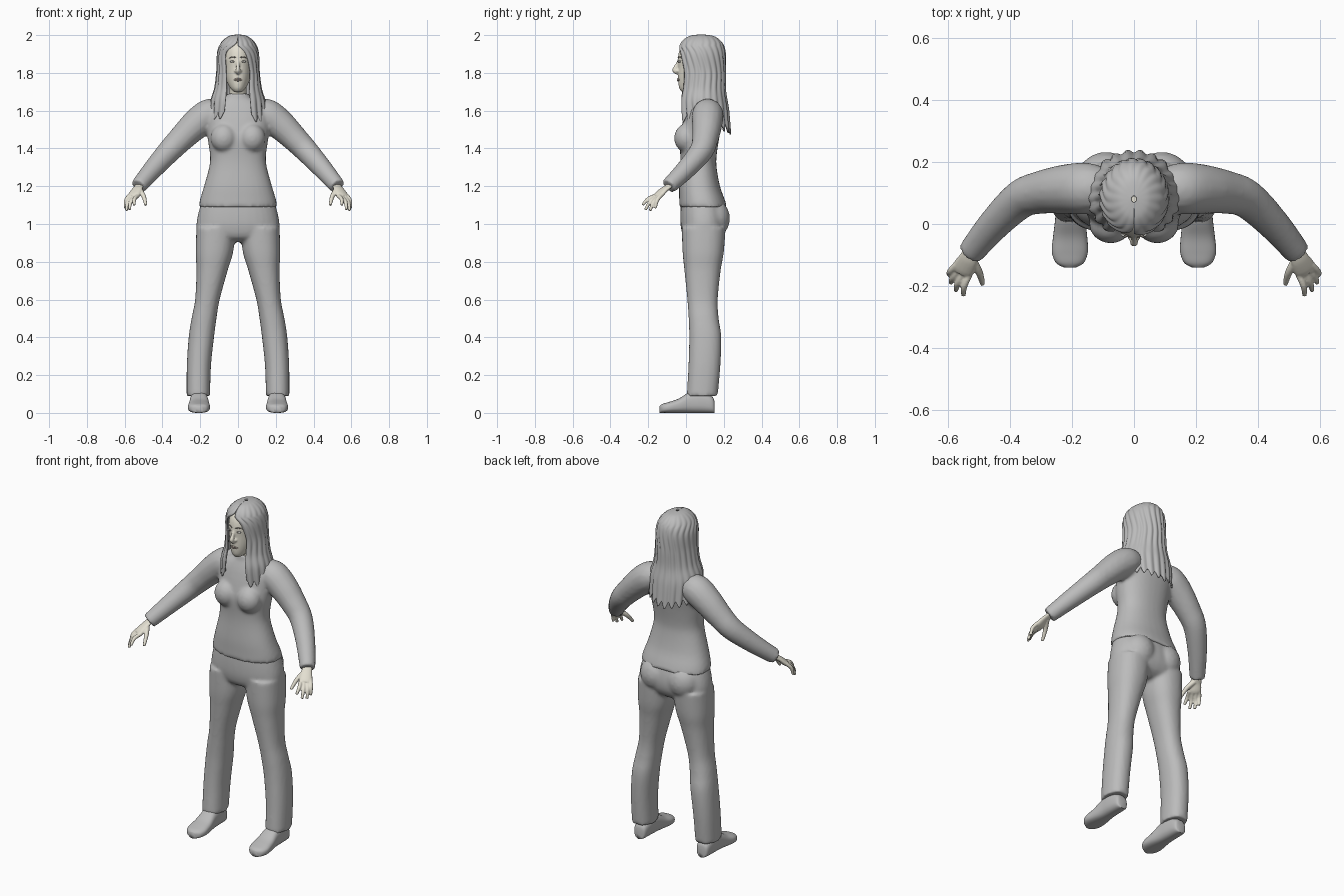
import bpy, bmesh, math, random
from mathutils import Vector

random.seed(4)
cube = bpy.data.objects.get("Cube")
if cube:
    bpy.data.objects.remove(cube, do_unlink=True)


def material(name, rgb):
    m = bpy.data.materials.new(name)
    m.use_nodes = True
    m.diffuse_color = (*rgb, 1)
    m.node_tree.nodes["Principled BSDF"].inputs["Base Color"].default_value = (*rgb, 1)
    return m


GREY = material("soft grey", (0.5, 0.5, 0.5))
SKIN = material("pale skin", (0.77, 0.74, 0.64))
LIP = material("dusty lip", (0.45, 0.38, 0.33))
BROW = material("brow grey", (0.3, 0.28, 0.25))
EYE = material("eye white", (0.75, 0.75, 0.72))


def smooth(keys, n=5):
    """Catmull-Rom interpolation through tuples of numbers."""
    out = []
    for i in range(len(keys) - 1):
        a, b, c, d = (keys[min(max(i + k, 0), len(keys) - 1)] for k in (-1, 0, 1, 2))
        for j in range(n):
            t = j / n
            out.append(tuple(
                0.5 * (2 * q + (r - p) * t + (2 * p - 5 * q + 4 * r - s) * t * t
                       + (3 * q - p - 3 * r + s) * t ** 3)
                for p, q, r, s in zip(a, b, c, d)))
    out.append(tuple(keys[-1]))
    return out


def loft(bm, rings, closed=True):
    rows = [[bm.verts.new(p) for p in ring] for ring in rings]
    n = len(rows[0])
    for a, b in zip(rows, rows[1:]):
        for i in range(n if closed else n - 1):
            j = (i + 1) % n
            bm.faces.new((a[i], a[j], b[j], b[i]))
    if closed:
        bm.faces.new(rows[0])
        bm.faces.new(rows[-1])


def oval(a, p):
    c, s = math.cos(a), math.sin(a)
    return math.copysign(abs(c) ** p, c), math.copysign(abs(s) ** p, s)


ANGLES = [2 * math.pi * i / 32 for i in range(32)]


def stack(bm, keys, power=0.88):
    """Level oval sections given as (z, centre x, half width, front y, back y)."""
    rings = []
    for z, cx, rx, yf, yb in smooth(keys):
        rings.append([(cx + rx * u, (yf + yb) / 2 + (yb - yf) / 2 * v, z)
                      for u, v in (oval(a, power) for a in ANGLES)])
    loft(bm, rings)


def tube(bm, keys, side=1, wide=(0, 1, 0), flat=1.0):
    """Oval tube along points given as (x, y, z, radius)."""
    pts = smooth(keys)
    pos = [Vector(p[:3]) for p in pts]
    rings = []
    for i, p in enumerate(pts):
        t = (pos[min(i + 1, len(pos) - 1)] - pos[max(i - 1, 0)]).normalized()
        u = Vector(wide)
        u = (u - t * u.dot(t)).normalized()
        v = t.cross(u) * flat
        ring = [pos[i] + (u * math.cos(a) + v * math.sin(a)) * p[3] for a in ANGLES[::2]]
        rings.append([(q.x * side, q.y, q.z) for q in ring])
    loft(bm, rings)


def ball(bm, centre, radii):
    made = bmesh.ops.create_uvsphere(bm, u_segments=20, v_segments=12, radius=1)
    for v in made["verts"]:
        v.co = Vector(c + r * q for c, r, q in zip(centre, radii, v.co))


def finish(name, bm, mat, voxel=0, relax=4):
    bmesh.ops.recalc_face_normals(bm, faces=bm.faces)
    for f in bm.faces:
        f.smooth = True
    mesh = bpy.data.meshes.new(name)
    bm.to_mesh(mesh)
    bm.free()
    mesh.materials.append(mat)
    ob = bpy.data.objects.new(name, mesh)
    bpy.context.collection.objects.link(ob)
    if voxel:
        m = ob.modifiers.new("fuse", "REMESH")
        m.mode, m.voxel_size, m.use_smooth_shade = "VOXEL", voxel, True
        m = ob.modifiers.new("relax", "SMOOTH")
        m.factor, m.iterations = 0.5, relax
    return ob


# Sweater: torso, bust and sleeves fused together
bm = bmesh.new()
stack(bm, [(1.09, 0, .208, -.036, .218), (1.13, 0, .201, -.036, .205), (1.2, 0, .18, -.036, .18),
           (1.3, 0, .153, -.03, .162), (1.36, 0, .148, -.03, .162), (1.45, 0, .16, -.035, .175),
           (1.53, 0, .166, -.02, .19), (1.6, 0, .165, .0, .19), (1.64, 0, .13, .015, .175),
           (1.665, 0, .078, .025, .155), (1.69, 0, .057, .025, .145)])
for s in (1, -1):
    ball(bm, (.075 * s, .0, 1.455), (.07, .063, .075))
    tube(bm, [(.1, .115, 1.59, .07), (.155, .115, 1.578, .084), (.225, .112, 1.525, .08),
              (.3, .102, 1.452, .07), (.365, .08, 1.385, .063), (.45, .0, 1.29, .053),
              (.527, -.092, 1.2, .043)], s)
finish("sweater", bm, GREY, .01, 5)

# Trousers: pelvis, seat and legs fused together
bm = bmesh.new()
stack(bm, [(1.14, 0, .185, -.025, .19), (1.05, 0, .212, -.03, .215), (.98, 0, .219, -.027, .215),
           (.93, 0, .19, -.01, .19), (.905, 0, .11, .03, .15)])
for s in (1, -1):
    ball(bm, (.09 * s, .145, 1.03), (.095, .088, .1))
    stack(bm, [(.98, .115 * s, .105, -.022, .21), (.85, .125 * s, .099, -.018, .2),
               (.75, .138 * s, .082, -.008, .183), (.6, .162 * s, .065, .007, .168),
               (.5, .18 * s, .066, .014, .173), (.4, .194 * s, .067, .017, .187),
               (.25, .207 * s, .064, .013, .182), (.09, .21 * s, .062, .004, .168)])
finish("trousers", bm, GREY, .01, 4)

# Shoes: sections along the foot, flat underneath
for s, label in ((1, "left"), (-1, "right")):
    bm = bmesh.new()
    rings = []
    for y, cx, hw, top in smooth([(.152, .207, .018, .05), (.14, .207, .037, .085),
                                  (.08, .207, .045, .115), (.02, .206, .048, .11),
                                  (-.04, .206, .055, .075), (-.09, .207, .058, .058),
                                  (-.125, .207, .045, .047), (-.14, .207, .02, .036)]):
        rings.append([(s * (cx + hw * u), y, top / 2 * (1 + v))
                      for u, v in (oval(a, .75) for a in ANGLES)])
    loft(bm, rings)
    finish(label + "_shoe", bm, GREY)

# Hands: palm, four fingers and a thumb
FINGERS = [((.53, -.16, 1.15), (.55, -.23, 1.1)), ((.545, -.153, 1.146), (.575, -.215, 1.075)),
           ((.56, -.143, 1.146), (.591, -.19, 1.07)), ((.573, -.131, 1.153), (.597, -.163, 1.083))]
for s, label in ((1, "left"), (-1, "right")):
    bm = bmesh.new()
    tube(bm, [(.51, -.072, 1.22, .029), (.526, -.095, 1.197, .028), (.537, -.118, 1.18, .032),
              (.55, -.143, 1.155, .037), (.556, -.157, 1.143, .031)], s, (.8, .58, 0), .45)
    for base, tip in FINGERS:
        mid = (Vector(base) + Vector(tip)) / 2 + Vector((.008, -.006, .007))
        tube(bm, [(*base, .011), (*mid, .0105), (*tip, .0075)], s)
    tube(bm, [(.525, -.112, 1.185, .015), (.5, -.155, 1.148, .0125), (.488, -.195, 1.1, .008)], s)
    finish(label + "_hand", bm, SKIN, .004, 3)

# Head with neck, nose and chin
bm = bmesh.new()
stack(bm, [(1.64, 0, .046, .035, .135), (1.7, 0, .046, .03, .135), (1.78, 0, .046, .02, .135)], 1)
stack(bm, [(1.698, 0, .018, -.02, .02), (1.715, 0, .037, -.034, .07), (1.74, 0, .053, -.04, .12),
           (1.78, 0, .066, -.042, .15), (1.83, 0, .073, -.042, .165), (1.88, 0, .077, -.043, .175),
           (1.93, 0, .07, -.03, .165), (1.96, 0, .05, 0, .14), (1.975, 0, .012, .06, .09)], 1)
tube(bm, [(0, -.037, 1.872, .006), (0, -.05, 1.84, .009), (0, -.06, 1.815, .013),
          (0, -.045, 1.8, .011)], 1, (1, 0, 0))
for s in (1, -1):
    ball(bm, (.012 * s, -.043, 1.81), (.009, .01, .008))
finish("head", bm, SKIN, .005, 3)

# Face details
bm = bmesh.new()
for dz in (.004, -.004):
    tube(bm, [(-.023, -.034, 1.764, .002), (0, -.042, 1.764 + dz, .005), (.023, -.034, 1.764, .002)],
         1, (0, 0, 1))
finish("lips", bm, LIP)
for s, label in ((1, "left"), (-1, "right")):
    bm = bmesh.new()
    ball(bm, (.029 * s, -.034, 1.86), (.013, .008, .006))
    finish(label + "_eye", bm, EYE)
    bm = bmesh.new()
    ball(bm, (.028 * s, -.04, 1.86), (.0055, .004, .0055))
    finish(label + "_iris", bm, BROW)
    bm = bmesh.new()
    tube(bm, [(.012, -.041, 1.88, .003), (.028, -.036, 1.885, .003), (.046, -.021, 1.879, .002)],
         s, (0, 0, 1))
    finish(label + "_brow", bm, BROW)

# Hair: a ridged sheet open at the face, with ragged strand ends
# Rows: z, half width, front y, back y, half opening, opening centre
ROWS = smooth([(2.0, .008, .07, .09, 0, 0), (1.99, .05, .015, .15, 0, 0), (1.955, .088, -.025, .19, .0, -.01),
               (1.9, .106, -.037, .205, .052, -.012), (1.8, .109, -.032, .206, .063, 0),
               (1.7, .12, -.03, .207, .062, 0), (1.6, .143, -.04, .222, .066, 0),
               (1.47, .143, -.042, .232, .075, 0)], 8)
COLS, CLUMP = 144, 8
drop = [random.uniform(0, .045) for _ in range(COLS // CLUMP + 1)]
bm = bmesh.new()
grid = []
for k, (z, rx, yf, yb, w, c) in enumerate(ROWS):
    start = math.asin(min(.95, max(0, w + c) / rx))
    end = 2 * math.pi - math.asin(min(.95, max(0, w - c) / rx))
    low = k / (len(ROWS) - 1)
    row = []
    for i in range(COLS + 1):
        a = start + (end - start) * i / COLS
        wave = math.cos(2 * math.pi * i / CLUMP)
        back = ((1 - math.cos(a)) / 2) ** 2
        tip = 1.535 - .065 * back + drop[i // CLUMP] * (1 - .6 * back) * .6 + .018 * (1 + wave)
        fall = (2.0 - tip) / .53
        r = 1 - (.012 + .025 * low) * wave * min(1, 4 * low)
        row.append((rx * r * math.sin(a), (yf + yb) / 2 - (yb - yf) / 2 * r * math.cos(a),
                    2.0 - (2.0 - z) * (1 + (fall - 1) * low ** 2)))
    grid.append(row)
loft(bm, grid, closed=False)
hair = finish("hair", bm, GREY)
thick = hair.modifiers.new("thickness", "SOLIDIFY")
thick.thickness, thick.offset = .007, 0
